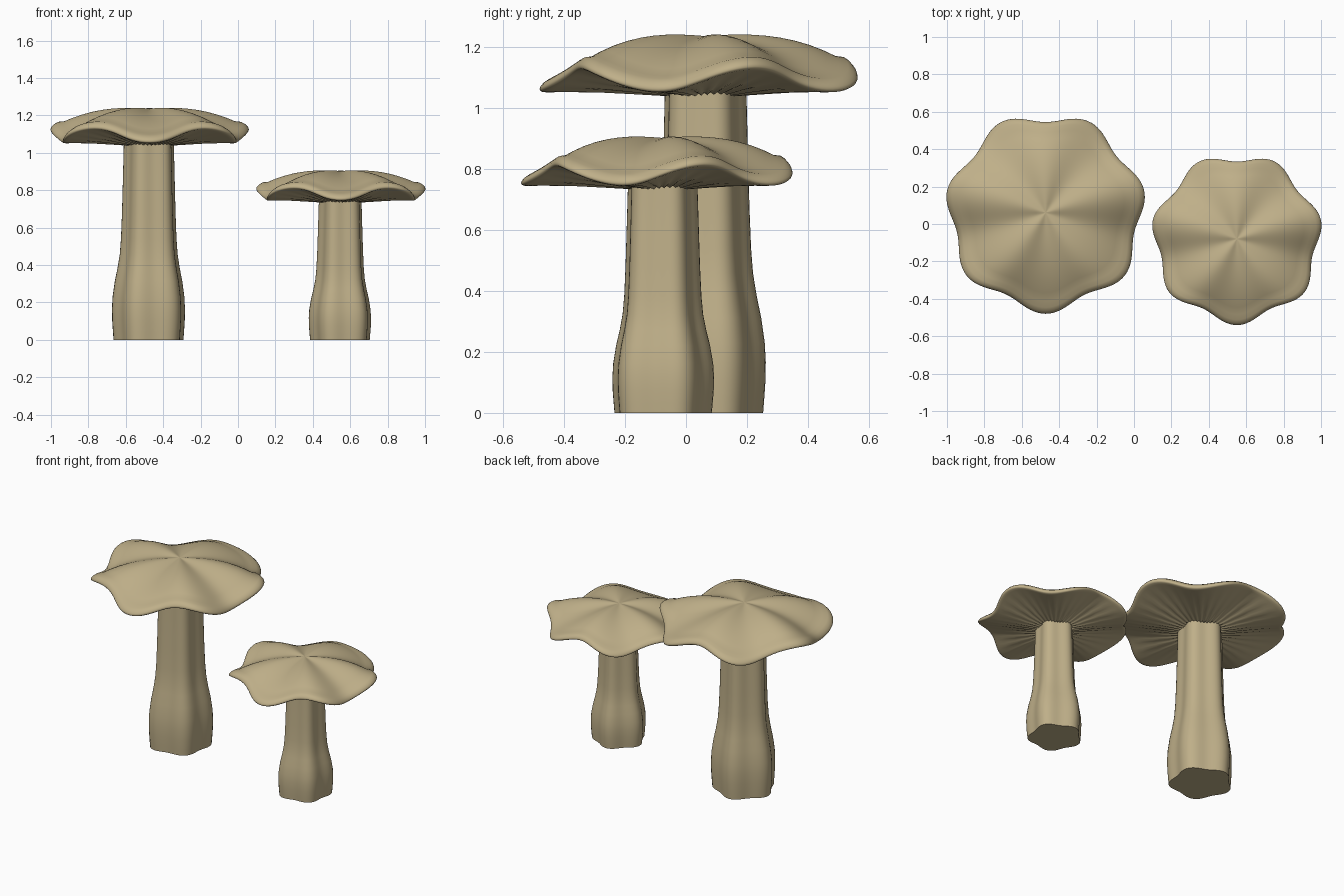
import bpy, bmesh, math
from math import sin, cos, pi, radians

if "Cube" in bpy.data.objects:
    bpy.data.objects.remove(bpy.data.objects["Cube"])

tan = bpy.data.materials.new("mushroom_tan")
tan.diffuse_color = (0.52, 0.43, 0.25, 1)
tan.use_nodes = True
tan.node_tree.nodes["Principled BSDF"].inputs["Base Color"].default_value = tan.diffuse_color


def loft(name, rings, point, segs, loc, angle):
    """Join closed rings; point(ring, theta) -> (x, y, z). First and last rings are capped."""
    bm = bmesh.new()
    loops = [[bm.verts.new(point(r, 2 * pi * i / segs)) for i in range(segs)] for r in rings]
    for a, b in zip(loops, loops[1:]):
        for i in range(segs):
            j = (i + 1) % segs
            bm.faces.new((a[i], a[j], b[j], b[i]))
    bm.faces.new(loops[0][::-1])
    bm.faces.new(loops[-1])
    bmesh.ops.recalc_face_normals(bm, faces=bm.faces)
    me = bpy.data.meshes.new(name)
    bm.to_mesh(me)
    bm.free()
    me.materials.append(tan)
    ob = bpy.data.objects.new(name, me)
    ob.location = loc
    bpy.context.collection.objects.link(ob)
    bpy.ops.object.select_all(action='DESELECT')
    ob.select_set(True)
    bpy.context.view_layer.objects.active = ob
    bpy.ops.object.shade_smooth_by_angle(angle=radians(angle))
    return ob


# stem profile: (height fraction, radius)
STEM = [(0, .180), (.04, .183), (.10, .187), (.16, .188), (.22, .185), (.30, .174),
        (.37, .160), (.44, .149), (.52, .143), (.65, .138), (.8, .134), (1.0, .129), (1.03, .129)]

# cap profile: (radius fraction, height above gill base, wave strength, gill depth)
CAP = [(.03, .005, .0, 0), (.22, .005, .05, .004), (.28, .006, .08, .004),
       (.45, .016, .25, .003), (.65, .029, .5, .002), (.85, .041, .82, .001),
       (.95, .046, .96, 0), (.98, .048, 1, 0), (.995, .052, 1, 0), (1, .058, 1, 0),
       (.995, .067, 1, 0), (.975, .079, .98, 0), (.94, .091, .95, 0)]
CAP += [(t, .195 - .135 * t ** 2.5, t, 0) for t in (.88, .8, .7, .6, .5, .4, .3, .2, .1, .01)]


def mushroom(size, x, y, s, height):
    # five-lobed swelling stem
    def stem_pt(ring, a):
        f, r = ring
        r *= s * (1 + .08 * cos(5 * a - radians(135)))
        return r * cos(a), r * sin(a), f * height
    loft(size + "_stem", STEM, stem_pt, 60, (x, y, 0), 50)

    # cap: seven-lobed outline, five-fold wavy rim, fine gills below
    def cap_pt(ring, a):
        t, h, wave, gill = ring
        r = s * t * (.5125 + .0275 * sin(7 * a) * t)
        z = s * (h + .037 * wave * sin(5 * a) + gill * cos(40 * a))
        return r * cos(a), r * sin(a), z
    loft(size + "_cap", CAP, cap_pt, 160, (x, y, height), 60)


mushroom("large", -.4725, .06, 1.0, 1.04)
mushroom("small", .55, -.08, .853, .735)
